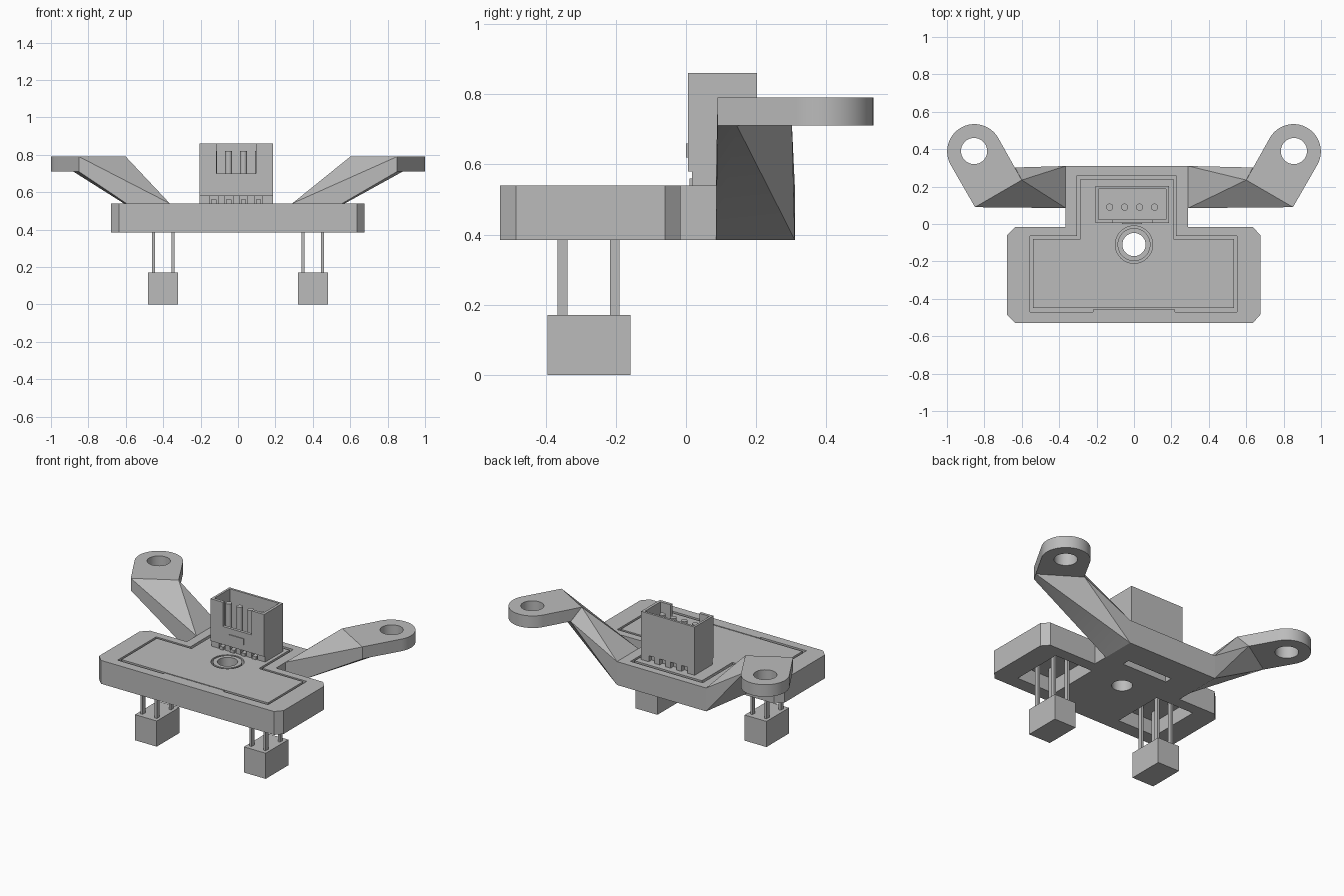
import bpy, bmesh
from math import cos, sin, radians

cube = bpy.data.objects.get("Cube")
if cube:
    bpy.data.objects.remove(cube, do_unlink=True)

grey = bpy.data.materials.new("plain grey")
grey.use_nodes = True
colour = (0.5, 0.5, 0.5, 1)
grey.diffuse_color = colour
grey.node_tree.nodes["Principled BSDF"].inputs["Base Color"].default_value = colour
parts = []


def finish(name, bm):
    bmesh.ops.recalc_face_normals(bm, faces=bm.faces)
    mesh = bpy.data.meshes.new(name)
    bm.to_mesh(mesh)
    bm.free()
    mesh.materials.append(grey)
    ob = bpy.data.objects.new(name, mesh)
    bpy.context.collection.objects.link(ob)
    parts.append(ob)
    return ob


def prism(name, outline, z0, z1):
    bm = bmesh.new()
    face = bm.faces.new([bm.verts.new((x, y, z0)) for x, y in outline])
    top = bmesh.ops.extrude_face_region(bm, geom=[face])["geom"]
    verts = [v for v in top if isinstance(v, bmesh.types.BMVert)]
    bmesh.ops.translate(bm, verts=verts, vec=(0, 0, z1 - z0))
    return finish(name, bm)


def box(name, x0, x1, y0, y1, z0, z1):
    return prism(name, [(x0, y0), (x1, y0), (x1, y1), (x0, y1)], z0, z1)


def arc(cx, cy, r, a0, a1, n):
    angles = [radians(a0 + (a1 - a0) * i / n) for i in range(n + 1)]
    return [(cx + r * cos(a), cy + r * sin(a)) for a in angles]


def disc(name, cx, cy, r, z0, z1):
    return prism(name, arc(cx, cy, r, 0, 360, 48)[:-1], z0, z1)


def cut(ob, *cutters):
    for cutter in cutters:
        mod = ob.modifiers.new("cut", "BOOLEAN")
        mod.operation = "DIFFERENCE"
        mod.solver = "EXACT"
        mod.object = cutter
        bpy.context.view_layer.objects.active = ob
        bpy.ops.object.modifier_apply(modifier=mod.name)
        parts.remove(cutter)
        bpy.data.objects.remove(cutter, do_unlink=True)


def tee(x0, x1, y0, y1, n0, n1, y2):
    return [(x0, y0), (x1, y0), (x1, y1), (n1, y1),
            (n1, y2), (n0, y2), (n0, y1), (x0, y1)]


BASE, FLOOR, TOP = 0.385, 0.48, 0.54
HOLE_Y = -0.11

# Holder plate with chamfered corners, board pocket, windows and slot
plate = prism("holder_plate", [
    (-.635, -.53), (.635, -.53), (.675, -.485), (.675, -.06), (.635, -.015),
    (.29, -.015), (.29, .31), (-.365, .31), (-.365, -.015), (-.635, -.015),
    (-.68, -.06), (-.68, -.485)], BASE, TOP)
cut(plate,
    prism("cutter", tee(-.555, .55, -.47, -.065, -.305, .225, .26), FLOOR, 0.7),
    box("cutter", -.53, -.25, -.44, -.09, 0.3, 0.5),
    box("cutter", .25, .53, -.44, -.09, 0.3, 0.5),
    box("cutter", -.17, .16, .09, .14, 0.3, 0.5),
    disc("cutter", 0, HOLE_Y, .062, 0.3, 0.7))

# Screw boss rising through the board
boss = disc("screw_boss", 0, HOLE_Y, .088, FLOOR - .01, TOP)
cut(boss, disc("cutter", 0, HOLE_Y, .062, 0.3, 0.7))

# Circuit board lying in the pocket
board = prism("circuit_board", tee(-.54, .535, -.45, -.08, -.285, .21, .24), FLOOR, TOP)
cut(board, disc("cutter", 0, HOLE_Y, .1, 0.3, 0.7))
box("front_stop", -.22, .22, -.472, -.457, FLOOR, TOP)

# Raised arms with round mounting tabs
for side, s, root in (("left", 1, .29), ("right", -1, .365)):
    bm = bmesh.new()
    points = [(root, y, z) for y in (.085, .31) for z in (BASE, TOP)]
    points += [(.6, .235, .79), (.85, .09, .79), (.85, .09, .71), (.6, .235, .71),
               (.88, .145, .71), (.635, .302, .71)]
    verts = [bm.verts.new((s * x, y, z)) for x, y, z in points]
    hull = bmesh.ops.convex_hull(bm, input=verts)
    loose = set(hull["geom_interior"]) | set(hull["geom_unused"])
    bmesh.ops.delete(bm, geom=[v for v in loose if isinstance(v, bmesh.types.BMVert)],
                     context="VERTS")
    finish(side + "_arm", bm)
    outline = [(.6, .235), (.85, .09)] + arc(.853, .388, .146, -30, 150, 32)
    tab = prism(side + "_tab", [(s * x, y) for x, y in outline], .71, .79)
    cut(tab, disc("cutter", s * .855, .39, .07, .6, .9))

# Sensor blocks hanging on four legs each
for side, s in (("left", 1), ("right", -1)):
    cx = s * .4
    box(side + "_sensor", cx - .08, cx + .08, -.395, -.158, 0, .17)
    for lx in (cx - .052, cx + .052):
        for ly in (-.352, -.203):
            box(side + "_sensor_leg", lx - .008, lx + .008, ly - .014, ly + .014, .16, .5)

# Open connector housing with foot notches and a cut-down front wall
housing = box("connector_housing", -.205, .188, .005, .202, TOP, .86)
cut(housing,
    box("cutter", -.19, .17, .025, .187, .6, .95),
    box("cutter", -.115, .095, -.05, .1, .7, .95),
    box("cutter", -.3, .3, -.05, .017, .5, .58))
pin_xs = [-.13 + .08 * i for i in range(4)]
for x in pin_xs:
    cut(housing, box("cutter", x - .022, x + .022, -.05, .05, .5, .58),
        box("cutter", x - .022, x + .022, .172, .3, .5, .58))

# Connector pins and front latch
for x in pin_xs:
    disc("connector_pin", x, .09, .019, .59, .82)
    box("pin_foot", x - .014, x + .014, .01, .06, TOP, .56)
box("latch_plate", -.065, .042, .0, .006, .62, .66)

# Smooth the round walls and keep the edges sharp
bpy.ops.object.select_all(action="DESELECT")
for ob in parts:
    ob.select_set(True)
bpy.context.view_layer.objects.active = plate
bpy.ops.object.shade_smooth_by_angle(angle=radians(25))
